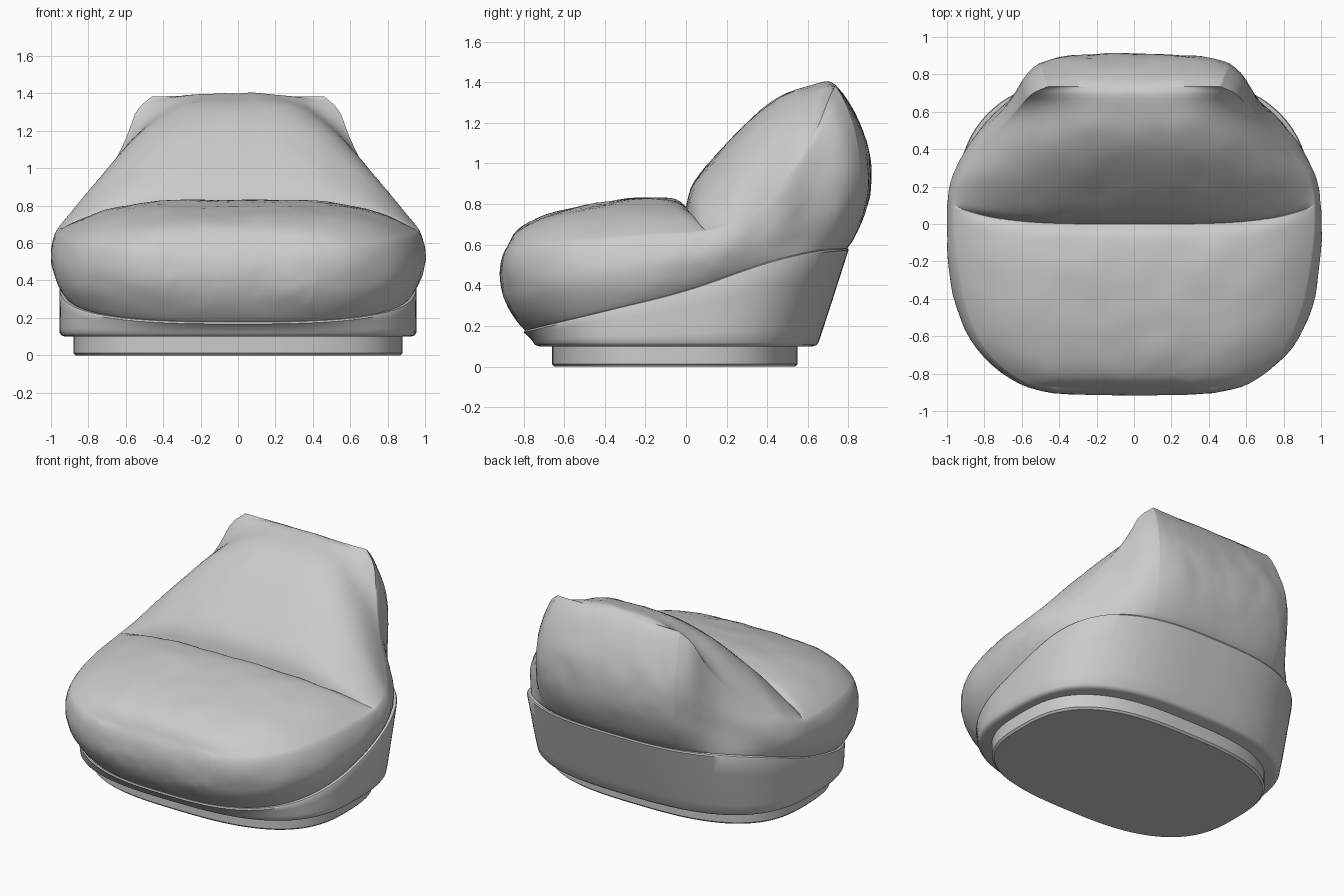
import bpy, bmesh, math
from mathutils import Vector, noise

if "Cube" in bpy.data.objects:
    bpy.data.objects.remove(bpy.data.objects["Cube"])


def curve(pts):
    """Smooth interpolating function through (t, value) points."""
    n = len(pts)
    slope = []
    for i in range(n):
        a, b = pts[max(i - 1, 0)], pts[min(i + 1, n - 1)]
        slope.append((b[1] - a[1]) / (b[0] - a[0]))

    def f(t):
        t = min(max(t, pts[0][0]), pts[-1][0])
        i = 0
        while i < n - 2 and t > pts[i + 1][0]:
            i += 1
        (x0, y0), (x1, y1) = pts[i], pts[i + 1]
        h = x1 - x0
        s = (t - x0) / h
        return (y0 * (1 + 2 * s) * (1 - s) ** 2 + slope[i] * h * s * (1 - s) ** 2
                + y1 * s * s * (3 - 2 * s) + slope[i + 1] * h * s * s * (s - 1))
    return f


def outline(theta, a, b, n=2.8):
    """Point on a rounded superellipse at a given polar angle."""
    c, s = math.cos(theta), math.sin(theta)
    r = (abs(c / a) ** n + abs(s / b) ** n) ** (-1 / n)
    return r * c, r * s


def bridge(bm, r0, r1):
    for i in range(len(r0)):
        j = (i + 1) % len(r0)
        bm.faces.new((r0[i], r0[j], r1[j], r1[i]))


def finish(bm, name, angle):
    bmesh.ops.recalc_face_normals(bm, faces=bm.faces)
    me = bpy.data.meshes.new(name)
    bm.to_mesh(me)
    bm.free()
    ob = bpy.data.objects.new(name, me)
    bpy.context.collection.objects.link(ob)
    bpy.ops.object.select_all(action='DESELECT')
    ob.select_set(True)
    bpy.context.view_layer.objects.active = ob
    bpy.ops.object.shade_smooth_by_angle(angle=math.radians(angle))


def loft(name, rings, angle=40):
    bm = bmesh.new()
    loops = [[bm.verts.new(p) for p in r] for r in rings]
    for r0, r1 in zip(loops, loops[1:]):
        bridge(bm, r0, r1)
    bm.faces.new(loops[0])
    bm.faces.new(loops[-1])
    finish(bm, name, angle)


# shared slanted rim of the shell: height against depth
rim = curve([(-.8, .18), (-.4, .275), (0, .375), (.4, .51), (.65, .57), (.8, .585)])
ANG = [2 * math.pi * i / 128 for i in range(128)]

# plinth
rings = []
for inset, z in ((.012, 0), (0, .012), (0, .105)):
    pts = [outline(t, .88 - inset, .605 - inset) for t in ANG]
    rings.append([(x, y - .055, z) for x, y in pts])
loft("plinth", rings)

# shell: leaning wall, rounded lower edge, rolled slanted rim
rings = []
for inset, t, dz in ((.03, 0, 0), (.012, 0, .006), (.002, 0, .02), (0, .15, .02), (0, .4, .01), (0, .7, 0),
                     (0, 1, -.012), (.004, 1, -.003), (.012, 1, 0), (.028, 1, 0),
                     (.036, 1, -.006), (.04, 1, -.05)):
    ring = []
    for th in ANG:
        x, y = outline(th, .955 - inset, .705 + .095 * t - inset)
        y -= .05 * (1 - t)
        ring.append((x, y, .1 + (rim(y * .8 / (.8 - inset) if t == 1 else y) - .1) * t + dz))
    rings.append(ring)
loft("base_shell", rings)

# cushion: seam height, seam half width, seat and backrest centre profiles
seam_z = curve([(-.88, .585), (-.6, .62), (-.2, .65), (.1, .67), (.25, .72), (.4, .82),
                (.55, 1.0), (.65, 1.18), (.7, 1.31), (.735, 1.385)])
width = curve([(-.88, .42), (-.85, .57), (-.7, .77), (-.5, .88), (-.2, .945), (.1, .965),
               (.25, .93), (.4, .82), (.55, .68), (.65, .59), (.7, .54), (.735, .46)])
seat = curve([(-.88, .585), (-.84, .66), (-.76, .715), (-.6, .77), (-.4, .81),
              (-.2, .83), (-.05, .82), (0, .785)])
back = curve([(0, .785), (.02, .87), (.08, .965), (.14, 1.035), (.27, 1.175), (.4, 1.29),
              (.5, 1.35), (.6, 1.38), (.7, 1.4), (.735, 1.385)])


def wrinkle(p):
    return .008 * noise.noise(Vector(p) * 6) + .004 * noise.noise(Vector(p) * 14)


N, M, RINGS = 26, 48, 18
rows = [(-.44 - .44 * math.cos(math.pi * i / N), seat, 4) for i in range(N)]
rows += [(.3675 - .3675 * math.cos(math.pi * i / N), back, 3) for i in range(N + 1)]
bm = bmesh.new()
grid = []
for y, prof, power in rows:
    line = []
    for j in range(M + 1):
        u = math.sin(math.pi / 2 * (2 * j / M - 1))
        yy = y + .1 * u ** 4 * math.exp(-(y / .25) ** 2)   # crease ends sweep back
        z0 = seam_z(yy)
        fullness = 1 - abs(u) ** power
        p = (u * width(yy), yy, z0 + (prof(y) - z0) * fullness)
        line.append(bm.verts.new((p[0], p[1], p[2] + wrinkle(p) * fullness)))
    grid.append(line)
for r0, r1 in zip(grid, grid[1:]):
    for j in range(M):
        bm.faces.new((r0[j], r0[j + 1], r1[j + 1], r1[j]))

# cushion side wall, bulging from the seam down into the shell
edge = (grid[0][:-1] + [r[-1] for r in grid[:-1]]
        + grid[-1][:0:-1] + [r[0] for r in grid[:0:-1]])
prev = edge
for k in range(1, RINGS + 1):
    t = k / RINGS
    ring = []
    for v in edge:
        s = v.co
        th = math.atan2(s.y, s.x)
        bx, by = outline(th, .925, .785)
        base = Vector((bx, by, rim(by) - .012))
        out = Vector((bx * abs(bx), by * abs(by), 0)).normalized()
        corner = math.atan2(s.y, abs(s.x)) - math.radians(40)
        full = 1 - .8 * math.exp(-(corner / .24) ** 2)
        bulge = .185 * (s.z - base.z) * full * max(math.sin(math.pi * t), 0) ** .8
        p = s.lerp(base, t) + out * bulge
        ring.append(bm.verts.new(p + out * wrinkle(p) * math.sin(math.pi * t)))
    bridge(bm, prev, ring)
    prev = ring
under = [bm.verts.new((v.co.x * .93, v.co.y * .93, v.co.z - .03)) for v in prev]
bridge(bm, prev, under)
bm.faces.new(under)
finish(bm, "cushion", 50)
